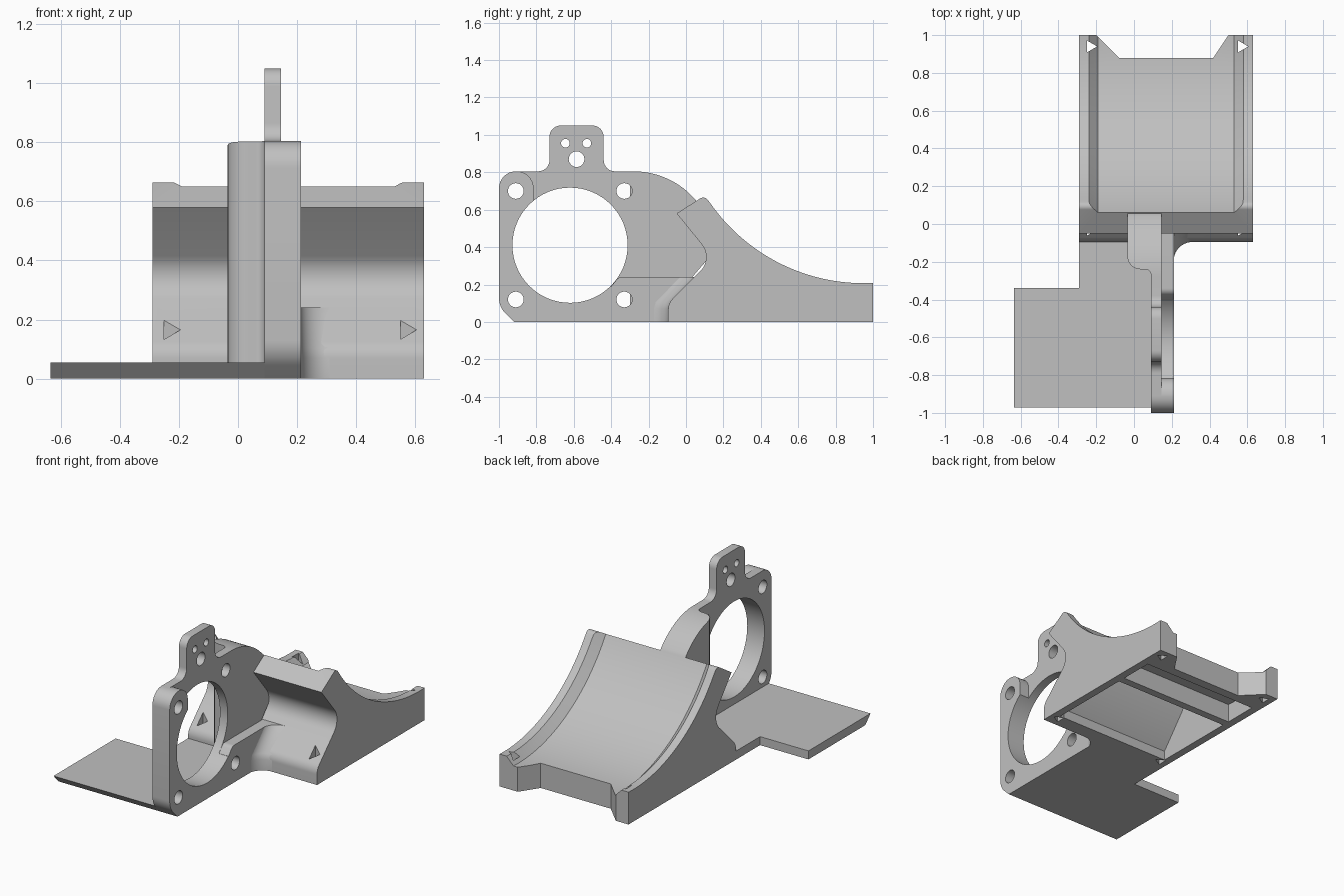
import bpy, bmesh, math
from mathutils import Vector

if "Cube" in bpy.data.objects:
    bpy.data.objects.remove(bpy.data.objects["Cube"])

grey = bpy.data.materials.new("plain grey")
grey.use_nodes = True
grey.diffuse_color = (0.53, 0.53, 0.53, 1)
grey.node_tree.nodes["Principled BSDF"].inputs["Base Color"].default_value = (0.53, 0.53, 0.53, 1)


def rounded(points, steps=8):
    """Polygon whose (a, b, radius) corners are replaced by arcs."""
    out = []
    for i, p in enumerate(points):
        c = Vector(p[:2])
        r = p[2] if len(p) > 2 else 0
        if not r:
            out.append(tuple(c))
            continue
        u = (Vector(points[i - 1][:2]) - c).normalized()
        v = (Vector(points[(i + 1) % len(points)][:2]) - c).normalized()
        half = u.angle(v) / 2
        centre = c + (u + v).normalized() * (r / math.sin(half))
        start = c + u * (r / math.tan(half)) - centre
        end = c + v * (r / math.tan(half)) - centre
        for k in range(steps + 1):
            d = start.lerp(end, k / steps)
            # Equal angular spacing by spherical blending
            w = math.pi - 2 * half
            t = k / steps
            d = (start * math.sin((1 - t) * w) + end * math.sin(t * w)) / math.sin(w)
            out.append(tuple(centre + d))
    return out


def arc(cy, cz, r, a0, a1, n):
    angles = [math.radians(a0 + (a1 - a0) * k / n) for k in range(n + 1)]
    return [(cy + r * math.cos(a), cz + r * math.sin(a)) for a in angles]


def loft(name, rings):
    """Closed solid through rings of equal length."""
    bm = bmesh.new()
    loops = [[bm.verts.new(p) for p in ring] for ring in rings]
    n = len(loops[0])
    for a, b in zip(loops, loops[1:]):
        for i in range(n):
            bm.faces.new((a[i], a[(i + 1) % n], b[(i + 1) % n], b[i]))
    bm.faces.new(loops[0])
    bm.faces.new(loops[-1])
    bmesh.ops.recalc_face_normals(bm, faces=bm.faces)
    mesh = bpy.data.meshes.new(name)
    bm.to_mesh(mesh)
    bm.free()
    mesh.materials.append(grey)
    ob = bpy.data.objects.new(name, mesh)
    bpy.context.collection.objects.link(ob)
    return ob


def along_x(name, pts, x0, x1):
    return loft(name, [[(x, a, b) for a, b in pts] for x in (x0, x1)])


def along_z(name, pts, z0, z1):
    return loft(name, [[(a, b, z) for a, b in pts] for z in (z0, z1)])


def carve(ob, cutters, operation="DIFFERENCE"):
    """Apply the cutters, then drop them."""
    for c in cutters:
        m = ob.modifiers.new("carve", "BOOLEAN")
        m.operation, m.solver, m.object = operation, "EXACT", c
    dg = bpy.context.evaluated_depsgraph_get()
    dg.update()
    mesh = bpy.data.meshes.new_from_object(ob.evaluated_get(dg))
    ob.modifiers.clear()
    ob.data = mesh
    for c in cutters:
        bpy.data.objects.remove(c)


# Cradle: extruded side profile with a concave upper saddle
CY, CZ, R = 0.95, 1.207, 1.0
saddle = arc(CY, CZ, R, 273, 215, 40)
cradle = along_x("cradle", rounded(
    [(-0.095, 0), (1, 0), (1, saddle[0][1])] + saddle[1:]
    + [(0.099, 0.675, 0.03), (-0.05, 0.58), (0.145, 0.34, 0.107), (-0.095, 0.1, 0.08)]), -0.29, 0.63)

# Recessed saddle between two bevelled side rims
DEPTH = 0.05
recess = loft("recess_cutter", [
    [(x, y, z) for y, z in arc(CY, CZ, r, 0, 357, 119)]
    for x, r in ((-0.24, R - 0.001), (-0.19, R + DEPTH), (0.53, R + DEPTH), (0.58, R - 0.001))])
notch = along_z("notch_cutter", [(-0.25, 1.05), (-0.08, 0.88), (0.42, 0.88), (0.533, 1.05)], -0.1, 0.5)
# Underside pockets separated by a rib
front_pocket = along_x("front_pocket_cutter", [
    (0, -0.1), (0, 0.06), (0.17, 0.27), (0.19, 0.38), (0.45, 0.22), (0.55, 0.17), (0.55, -0.1)], -0.24, 0.58)
rear_pocket = along_x("rear_pocket_cutter", [(0.6, -0.1), (0.6, 0.12), (0.82, 0.11), (0.82, -0.1)], -0.24, 0.58)
cutters = [recess, notch, front_pocket, rear_pocket]
# Triangular vertical holes in the four corners
for x in (-0.25, 0.55):
    for y, top in ((-0.03, 0.3), (0.94, 0.5)):
        cutters.append(along_z("triangle_cutter", [(x, y - 0.032), (x + 0.055, y), (x, y + 0.032)], -0.1, top))
carve(cradle, cutters)


def bolt_holes():
    spots = [(-0.62, 0.41, 0.308, 64)]
    spots += [(y, z, 0.042, 24) for y in (-0.91, -0.33) for z in (0.12, 0.7)]
    spots += [(-0.645, 0.955, 0.023, 20), (-0.53, 0.955, 0.023, 20), (-0.585, 0.87, 0.042, 24)]
    return [along_x("hole_cutter", arc(y, z, r, 0, 360 - 360 / n, n - 1), -0.2, 0.4) for y, z, r, n in spots]


# Upright mounting plate with top tab and curved arm into the cradle
shoulder = arc(-0.28, 0.37, 0.435, 90, 40, 20)
arm_end = [(0.12, 0.5), (0.12, 0.34), (-0.07, 0.12), (-0.09, 0)]
foot = [(-0.92, 0), (-1, 0.08, 0.12)]
plate = along_x("mounting_plate", rounded(
    foot + [(-1, 0.805, 0.09), (-0.73, 0.805, 0.06), (-0.73, 1.05, 0.06),
            (-0.44, 1.05, 0.06), (-0.44, 0.805, 0.06)] + shoulder + arm_end), 0.09, 0.145)
carve(plate, bolt_holes())

# Thicker front column and lower ledge on the plate
ledge = along_x("plate_ledge", rounded(
    foot + [(-1, 0.805, 0.09), (-0.815, 0.805, 0.09), (-0.815, 0.6), (-0.62, 0.41),
            (-0.45, 0.2), (-0.4, 0.19), (-0.36, 0.24, 0.04), (0.05, 0.24), (-0.07, 0.12), (-0.09, 0)]), 0.145, 0.213)
carve(ledge, bolt_holes())

# Gusset thickening the arm, with rounded vertical corners
gusset = along_x("arm_gusset", [(-0.35, 0.02), (-0.35, 0.805)] + shoulder[1:] + arm_end[:3] + [(-0.07, 0.02)],
                 -0.1, 0.095)
carve(gusset, [along_z("gusset_cutter", rounded(
    [(-0.035, 0.3), (-0.035, -0.24, 0.07), (0.09, -0.24, 0.03), (0.09, -0.3), (0.12, -0.3), (0.12, 0.3)]),
    -0.2, 1.2)], "INTERSECT")

# Concave fillet between the ledge and the cradle front
bend = arc(0.31, -0.1, 0.1, 90, 180, 10)
shape = [(0.2, 0.04), (0.31, 0.04)] + bend + [(0.2, -0.1)]
loft("side_fillet", [[(x, y + dy, z) for x, dy in shape]
                     for y, z in ((-0.095, 0), (-0.095, 0.07), (-0.085, 0.105), (0.045, 0.24))])

# Flat base sheet with an undercut front edge
base = along_z("base_sheet", [(-0.635, -0.972), (0.095, -0.972), (0.095, -0.09),
                              (-0.29, -0.09), (-0.29, -0.34), (-0.635, -0.34)], 0, 0.055)
for v in base.data.vertices:
    if v.co.z < 0.01 and v.co.y < -0.9:
        v.co.y += 0.052

# Smooth curved faces while keeping crisp edges
bpy.ops.object.select_all(action="DESELECT")
for ob in (o for o in bpy.context.collection.objects if o.type == "MESH"):
    ob.select_set(True)
    bpy.context.view_layer.objects.active = ob
bpy.ops.object.shade_smooth_by_angle(angle=math.radians(30))
